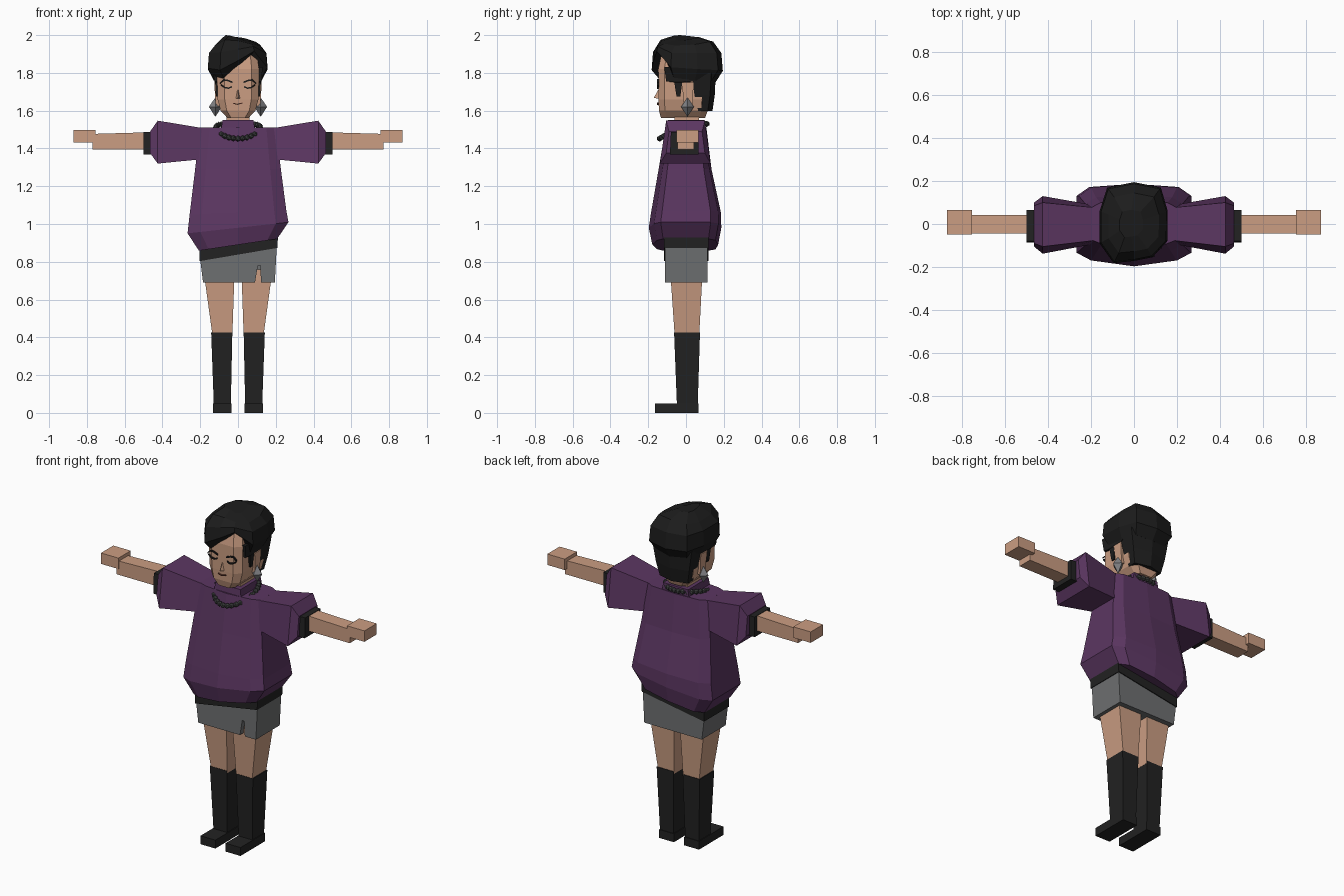
import bpy, bmesh, math
from mathutils import Matrix

if "Cube" in bpy.data.objects:
    bpy.data.objects.remove(bpy.data.objects["Cube"])


def mat(name, r, g, b):
    m = bpy.data.materials.new(name)
    m.diffuse_color = (r, g, b, 1)
    m.use_nodes = True
    m.node_tree.nodes["Principled BSDF"].inputs["Base Color"].default_value = m.diffuse_color
    return m


SKIN = mat("skin", .60, .34, .225)
PURPLE = mat("purple_knit", .105, .037, .12)
BLACK = mat("black_cloth", .016, .016, .016)
HAIR = mat("black_hair", .012, .012, .012)
GREY = mat("grey_cloth", .155, .16, .165)
SILVER = mat("silver", .22, .22, .23)
BEAD = mat("dark_beads", .055, .06, .058)
LIP = mat("lip_brown", .16, .05, .035)


def finish(name, bm, material):
    bmesh.ops.recalc_face_normals(bm, faces=bm.faces)
    me = bpy.data.meshes.new(name)
    bm.to_mesh(me)
    bm.free()
    me.materials.append(material)
    ob = bpy.data.objects.new(name, me)
    bpy.context.collection.objects.link(ob)
    return ob


def add_loft(bm, rings, sx=1):
    loops = [[bm.verts.new((p[0] * sx, p[1], p[2])) for p in r] for r in rings]
    n = len(loops[0])
    for a, b in zip(loops, loops[1:]):
        for i in range(n):
            bm.faces.new((a[i], a[(i + 1) % n], b[(i + 1) % n], b[i]))
    bm.faces.new(loops[0])
    bm.faces.new(loops[-1])


def loft(name, rings, material):
    bm = bmesh.new()
    add_loft(bm, rings)
    return finish(name, bm, material)


def pair(name, rings, material):
    for side, sx in (("right", 1), ("left", -1)):
        bm = bmesh.new()
        add_loft(bm, rings, sx)
        finish(side + "_" + name, bm, material)


def rect(x0, x1, y0, y1, z, slope=0):
    return [(x, y, z + slope * x) for x, y in ((x0, y0), (x1, y0), (x1, y1), (x0, y1))]


def side_rect(x, top, bottom, z0, z1):
    """Ring across x; top and bottom are (y0, y1)."""
    return [(x, bottom[0], z0), (x, bottom[1], z0), (x, top[1], z1), (x, top[0], z1)]


def slab(poly, y0, y1):
    return [[(x, y, z) for x, z in poly] for y in (y0, y1)]


# Legs, boots and feet
pair("leg", [rect(.03, .135, -.06, .07, .41), rect(.02, .175, -.08, .085, .70),
             rect(.02, .175, -.08, .085, .76)], SKIN)
pair("boot", [rect(.038, .128, -.048, .062, .04), rect(.03, .142, -.063, .074, .425)], BLACK)
pair("foot", [rect(.034, .132, -.165, .066, 0), rect(.034, .132, -.165, .066, .05)], BLACK)

# Skirt: notched front panel over a solid back
bm = bmesh.new()
add_loft(bm, slab([(-.185, .69), (.09, .69), (.105, .78), (.118, .78), (.122, .69),
                   (.195, .69), (.205, .88), (-.2, .81)], -.11, -.07))
add_loft(bm, slab([(-.185, .69), (.195, .69), (.205, .88), (-.2, .81)], -.07, .115))
finish("skirt", bm, GREY)
loft("waistband", [rect(-.203, .208, -.117, .12, .838, .17),
                   rect(-.203, .212, -.117, .12, .91, .14)], BLACK)


# Sweater body
def body_ring(z, w, yf, yb, slope):
    pts = [(w, .7 * yb), (.78 * w, .92 * yb), (0, yb), (-.78 * w, .92 * yb), (-w, .7 * yb),
           (-w, .68 * yf), (-.75 * w, .86 * yf), (0, yf), (.75 * w, .86 * yf), (w, .68 * yf)]
    return [(x, y, z + slope * x) for x, y in pts]


loft("sweater", [body_ring(.89, .207, -.178, .17, .15),
                 body_ring(.98, .267, -.197, .187, .11),
                 body_ring(1.06, .256, -.185, .185, .04),
                 body_ring(1.29, .227, -.145, .135, 0),
                 body_ring(1.51, .2, -.108, .108, 0)], PURPLE)
loft("collar", [rect(-.09, .09, -.1, .1, 1.50), rect(-.082, .082, -.095, .098, 1.55)], PURPLE)

# Sleeves, cuffs, arms and hands
pair("sleeve", [side_rect(.17, (-.075, .075), (-.09, .085), 1.345, 1.505),
                side_rect(.425, (-.105, .1), (-.138, .13), 1.32, 1.547),
                side_rect(.465, (-.09, .085), (-.105, .1), 1.375, 1.49)], PURPLE)
pair("cuff", [side_rect(x, (-.08, .066), (-.085, .066), 1.367, 1.487) for x in (.45, .5)], BLACK)
pair("arm", [side_rect(x, (-.045, .042), (-.045, .042), 1.395, z) for x, z in ((.49, 1.485), (.77, 1.477))], SKIN)
pair("hand", [side_rect(x, (-.05, .066), (-.05, .066), 1.432, 1.497) for x in (.755, .87)], SKIN)


# Neck and head
def head_ring(z, w, yf, yb):
    return [(.65 * w, yf, z), (w, yf * .78, z), (w, yb * .7, z), (.7 * w, yb, z),
            (-.7 * w, yb, z), (-w, yb * .7, z), (-w, yf * .78, z), (-.65 * w, yf, z)]


loft("neck", [rect(-.06, .06, -.06, .07, 1.5), rect(-.06, .06, -.06, .07, 1.62)], SKIN)
loft("head", [head_ring(1.56, .055, -.132, .1), head_ring(1.60, .092, -.143, .115),
              head_ring(1.66, .108, -.146, .12), head_ring(1.82, .112, -.147, .12),
              head_ring(1.925, .095, -.125, .1)], SKIN)
pair("ear", [rect(.095, .118, -.01, .035, 1.625), rect(.095, .126, -.022, .04, 1.75)], SKIN)
loft("nose", [[(-.014, -.14, 1.662), (.014, -.14, 1.662), (0, -.17, 1.668)],
              [(-.006, -.14, 1.71), (.006, -.14, 1.71), (0, -.148, 1.71)]], SKIN)


# Painted face lines as thin plates
def stroke(name, pts, width, material, sides=(1,)):
    poly = pts + [(x, z + width) for x, z in reversed(pts)]
    bm = bmesh.new()
    for sx in sides:
        add_loft(bm, slab(poly, -.153, -.144), sx)
    finish(name, bm, material)


stroke("eyebrows", [(.028, 1.745), (.055, 1.756), (.075, 1.758), (.095, 1.74)], .009, HAIR, (1, -1))
stroke("eyelashes", [(.033, 1.722), (.05, 1.715), (.07, 1.719), (.09, 1.732)], .008, HAIR, (1, -1))
stroke("mouth", [(-.026, 1.637), (-.005, 1.631), (.024, 1.638)], .005, LIP)

# Hair crown: side-swept rim, high on one side of the forehead
outline = [(-.095, -.182), (0, -.172), (.085, -.155), (.155, -.08), (.157, .06),
           (.125, .17), (0, .195), (-.125, .17), (-.16, .06), (-.16, -.09)]
rim_z = [1.772, 1.835, 1.893, 1.77, 1.76, 1.76, 1.75, 1.76, 1.76, 1.762]
wide_z = [1.815, 1.865, 1.915, 1.83, 1.82, 1.815, 1.81, 1.815, 1.82, 1.825]


def hair_ring(k, zs, dx=0):
    return [(x * k + dx, y * k, z) for (x, y), z in zip(outline, zs)]


loft("hair_crown", [hair_ring(.8, rim_z), hair_ring(1, wide_z),
                    hair_ring(.96, [1.91, 1.925, 1.94] + [1.905] * 7),
                    hair_ring(.74, [1.975, 1.97, 1.955, 1.945, 1.95, 1.965, 1.965, 1.955, 1.945, 1.95]),
                    hair_ring(.34, [1.998, 1.99, 1.975, 1.97, 1.975, 1.985, 1.99, 1.99, 1.99, 2.0], -.012)], HAIR)


# Hair at the nape and in front of the ears
def nape_ring(z, w, y0, y1):
    return [(w, y0, z), (w, y1 - .025, z), (0, y1, z), (-w, y1 - .025, z), (-w, y0, z)]


loft("nape_hair", [nape_ring(1.597, .092, .065, .14), nape_ring(1.68, .11, .045, .152),
                   nape_ring(1.80, .13, .03, .158)], HAIR)
pair("sideburn", [rect(.1, .117, -.05, -.03, 1.675), rect(.1, .121, -.062, -.02, 1.75),
                  rect(.1, .125, -.105, .05, 1.755), rect(.1, .13, -.115, .06, 1.83)], HAIR)

# Drop earrings
for side, sx in (("right", 1), ("left", -1)):
    bm = bmesh.new()
    bmesh.ops.create_cone(bm, segments=4, radius1=.034, radius2=0, depth=.05, cap_ends=False,
                          matrix=Matrix.Translation((sx * .12, .008, 1.645)))
    bmesh.ops.create_cone(bm, segments=4, radius1=0, radius2=.034, depth=.052, cap_ends=False,
                          matrix=Matrix.Translation((sx * .12, .008, 1.594)))
    bmesh.ops.remove_doubles(bm, verts=bm.verts, dist=.001)
    finish(side + "_earring", bm, SILVER)

# Bead necklace
bm = bmesh.new()
count = 30
for i in range(count):
    a = 2 * math.pi * i / count
    front = .5 + .5 * math.cos(a)
    pos = (.118 * math.sin(a), -.015 - .125 * math.cos(a), 1.53 - .078 * front ** 2)
    bmesh.ops.create_icosphere(bm, subdivisions=1, radius=.0165, matrix=Matrix.Translation(pos))
finish("necklace", bm, BEAD)
